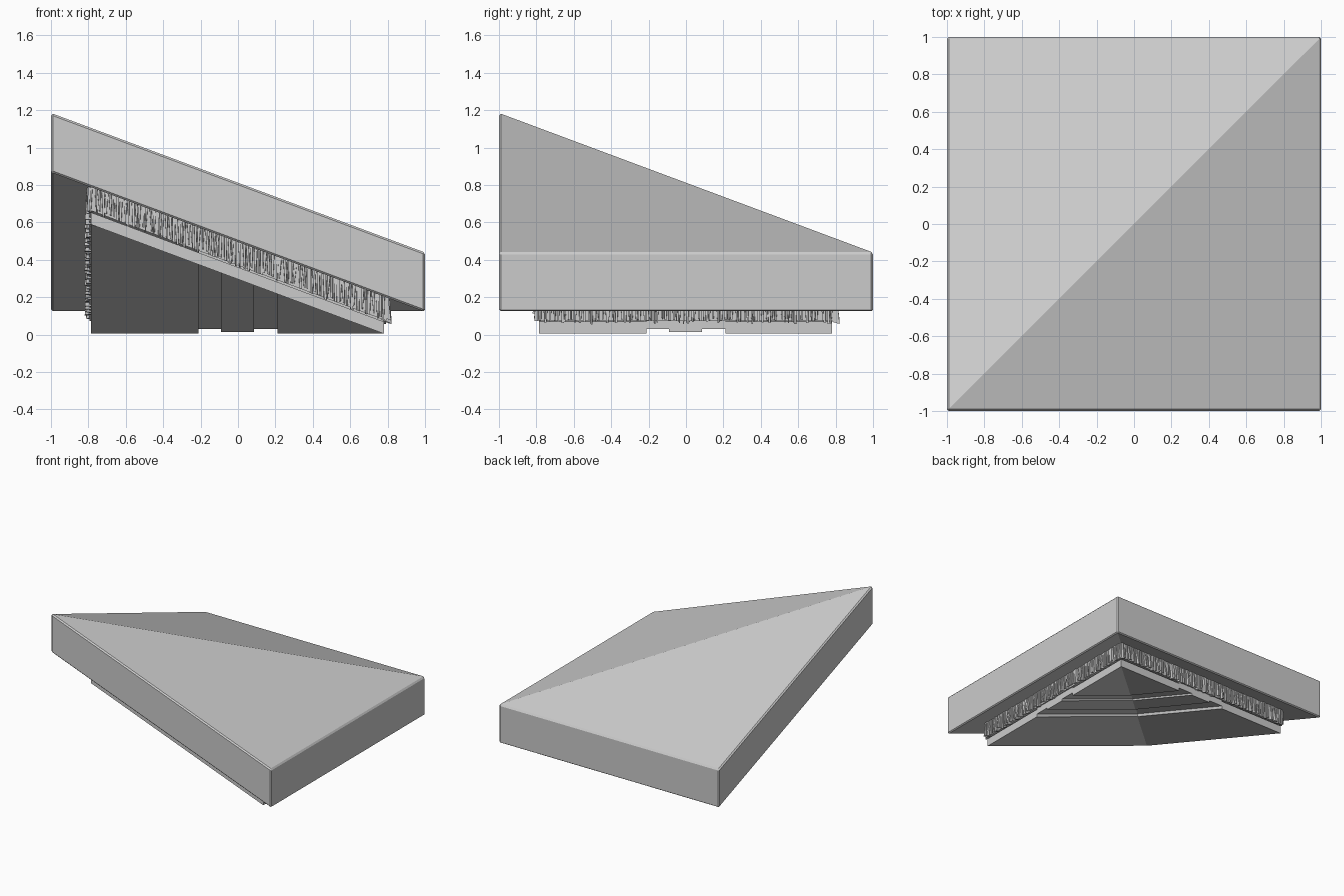
import bpy, bmesh, random
from mathutils import Vector

if "Cube" in bpy.data.objects:
    bpy.data.objects.remove(bpy.data.objects["Cube"])

random.seed(4)
SLOPE = 0.373


def under(x, y):
    """Height of the roof's underside: a hip falling towards +x and +y."""
    return 0.495 - SLOPE * max(x, y)


def finish(bm, name):
    bmesh.ops.remove_doubles(bm, verts=bm.verts, dist=1e-5)
    bmesh.ops.recalc_face_normals(bm, faces=bm.faces)
    me = bpy.data.meshes.new(name)
    bm.to_mesh(me)
    bm.free()
    ob = bpy.data.objects.new(name, me)
    bpy.context.collection.objects.link(ob)
    return ob


def hip_slab(name, a, b, hi, top, bottom, bevel=0.0):
    """L-shaped slab covering a <= min(x, y) <= b, mitred on the hip diagonal."""
    outline = [(a, a), (hi, a), (hi, b)]
    if b < hi:
        outline += [(b, b), (b, hi)]
    outline += [(a, hi)]
    halves = [[(a, a), (hi, a), (hi, b), (b, b)], [(a, a), (b, b), (b, hi), (a, hi)]]
    bm = bmesh.new()

    def face(points):
        unique = list(dict.fromkeys(points))
        bm.faces.new([bm.verts.new(p) for p in unique])

    for off in (top, bottom):
        for half in halves:
            face([(x, y, under(x, y) + off) for x, y in half])
    for p, q in zip(outline, outline[1:] + outline[:1]):
        face([(*p, under(*p) + top), (*q, under(*q) + top),
              (*q, under(*q) + bottom), (*p, under(*p) + bottom)])
    ob = finish(bm, name)
    if bevel:
        mod = ob.modifiers.new("edge_bevel", "BEVEL")
        mod.width = bevel
        mod.segments = 1
        mod.limit_method = "ANGLE"
        mod.angle_limit = 0.9
    return ob


# Thick outer roof layer
hip_slab("roof_cover", -1, 1, 1, 0.317, 0.0, 0.01)

# Straw core under the cover
hip_slab("straw_core", -0.795, 0.795, 0.795, 0.0, -0.125)

# Ragged straw around the four edges
bm = bmesh.new()
R, COUNT = 0.792, 80
sides = [(Vector((-R, -R)), Vector((1, 0)), Vector((0, -1))),
         (Vector((-R, -R)), Vector((0, 1)), Vector((-1, 0))),
         (Vector((R, -R)), Vector((0, 1)), Vector((1, 0))),
         (Vector((-R, R)), Vector((1, 0)), Vector((0, 1)))]
for start, along, out in sides:
    step = 2 * R / COUNT
    for i in range(COUNT):
        mid = (i + 0.5 + random.uniform(-0.2, 0.2)) * step
        lean = random.uniform(-0.008, 0.008)
        rings = []
        for off, width, depth in ((0.0, random.uniform(0.6, 1.1), random.uniform(0.006, 0.02)),
                                  (random.uniform(-0.135, -0.11), random.uniform(0.3, 0.9),
                                   random.uniform(0.012, 0.03))):
            ring = []
            for s, d in ((-0.5, -0.01), (0.5, -0.01), (0.35, depth), (-0.35, depth)):
                t = mid + s * width * step + (lean if off else 0)
                p = start + along * t + out * d
                ring.append(bm.verts.new((p.x, p.y, under(p.x, p.y) + off)))
            rings.append(ring)
        up, low = rings
        bm.faces.new(up)
        bm.faces.new(low[::-1])
        for k in range(4):
            n = (k + 1) % 4
            bm.faces.new((up[k], up[n], low[n], low[k]))
finish(bm, "straw_fringe")

# Lower boards, turning the corner along the hip, with a recessed middle
EDGE = 0.78
boards = [("wide_board_front", -0.785, -0.21, -0.199),
          ("recess_board_front", -0.21, -0.09, -0.175),
          ("centre_board", -0.09, 0.085, -0.19),
          ("recess_board_back", 0.085, 0.21, -0.175),
          ("wide_board_back", 0.21, EDGE, -0.199)]
for name, a, b, low in boards:
    hip_slab(name, a, b, EDGE, -0.122 if "wide" not in name else -0.135, low)
